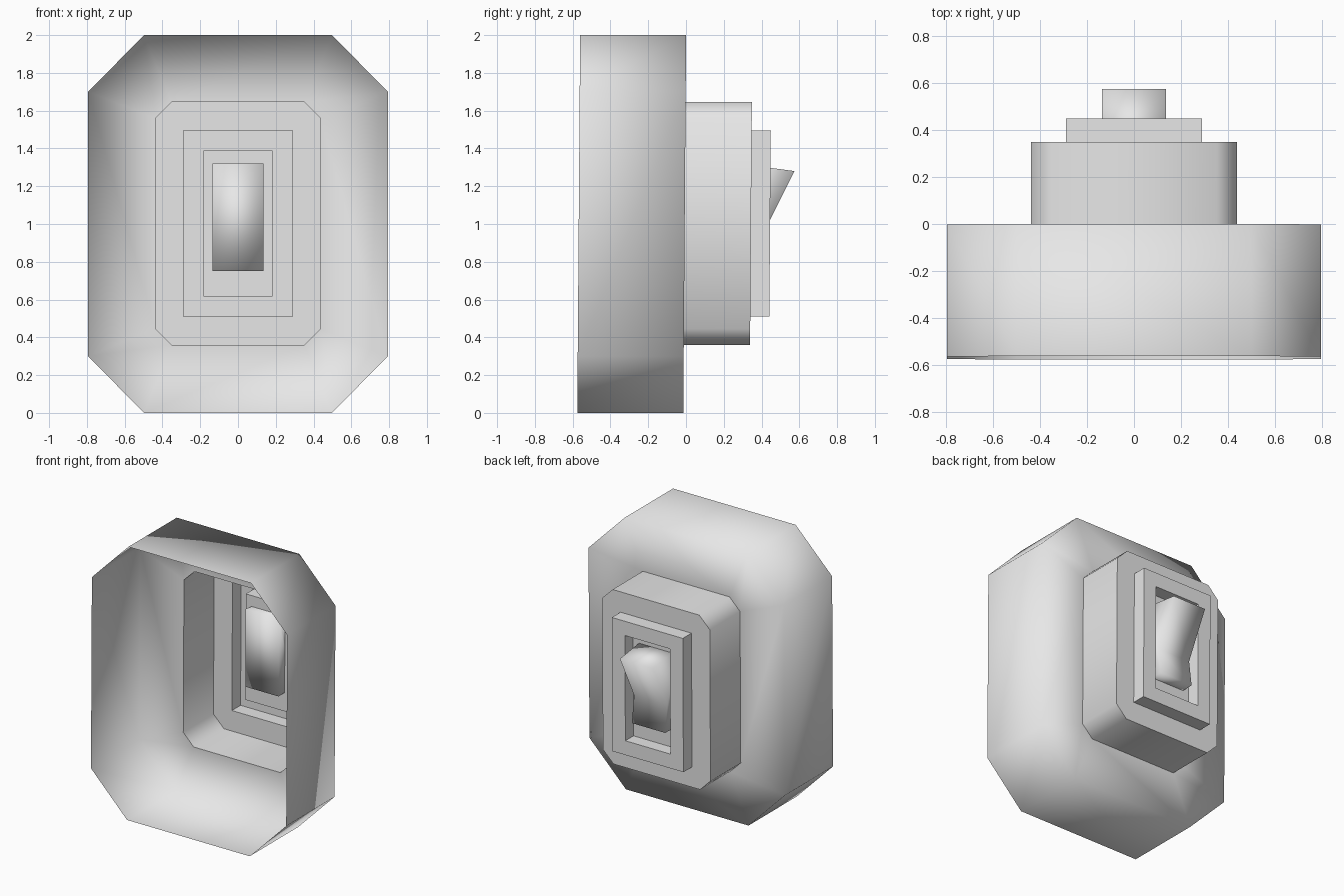
import bpy, bmesh
from math import radians

cube = bpy.data.objects.get("Cube")
if cube:
    bpy.data.objects.remove(cube, do_unlink=True)

grey = bpy.data.materials.new("light_grey")
grey.use_nodes = True
grey.diffuse_color = (0.8, 0.8, 0.8, 1)
grey.node_tree.nodes["Principled BSDF"].inputs["Base Color"].default_value = grey.diffuse_color

LEAN = 0.0075  # slight backward lean of the whole switch


def octagon(half, low, high, cut_x=0, cut_z=0):
    """Chamfered rectangle in x and z; no cut gives a plain rectangle."""
    right = [(half - cut_x, low), (half, low + cut_z),
             (half, high - cut_z), (half - cut_x, high)]
    return right + [(-x, z) for x, z in reversed(right)]


def finish(name, bm, angle):
    for v in bm.verts:
        v.co.y += LEAN * (v.co.z - 1)
    mesh = bpy.data.meshes.new(name)
    bm.to_mesh(mesh)
    bm.free()
    mesh.materials.append(grey)
    ob = bpy.data.objects.new(name, mesh)
    bpy.context.collection.objects.link(ob)
    bpy.ops.object.select_all(action='DESELECT')
    ob.select_set(True)
    bpy.context.view_layer.objects.active = ob
    if angle:
        bpy.ops.object.shade_smooth_by_angle(angle=radians(angle))
    else:
        bpy.ops.object.shade_smooth()
    return ob


def loft(name, sections, cap=False, angle=None):
    """Join (outline, y) sections into an open sheet."""
    bm = bmesh.new()
    rings = [[bm.verts.new((x, y, z)) for x, z in outline] for outline, y in sections]
    for a, b in zip(rings, rings[1:]):
        for i in range(len(a)):
            j = (i + 1) % len(a)
            bm.faces.new((a[i], b[i], b[j], a[j]))
    if cap:
        bm.faces.new(reversed(rings[-1]))
    bmesh.ops.remove_doubles(bm, verts=bm.verts, dist=0.0005)
    return finish(name, bm, angle)


plate = octagon(0.793, 0, 2, 0.295, 0.3)
housing = octagon(0.437, 0.36, 1.645, 0.085, 0.085)
bezel = octagon(0.288, 0.51, 1.495)
opening = octagon(0.183, 0.615, 1.39)

# Hollow outer shell, open at the front
loft("outer_shell", [(plate, -0.568), (plate, -0.007), (housing, -0.007)])

# Raised housing
loft("switch_housing", [(housing, -0.007), (housing, 0.344), (bezel, 0.344)], angle=60)

# Bezel with recessed well and closed floor
loft("switch_bezel", [(bezel, 0.344), (bezel, 0.445), (opening, 0.445), (opening, 0.35)],
     cap=True, angle=30)

# Rocker, side profile in y and z
profile = [(0.28, 0.75), (0.437, 0.755), (0.41, 0.95), (0.572, 1.28), (0.28, 1.32)]
bm = bmesh.new()
sides = [[bm.verts.new((x, y, z)) for y, z in profile] for x in (-0.135, 0.135)]
for side in sides:
    bm.faces.new(side)
for i in range(len(profile)):
    j = (i + 1) % len(profile)
    bm.faces.new((sides[0][i], sides[0][j], sides[1][j], sides[1][i]))
bmesh.ops.recalc_face_normals(bm, faces=bm.faces)
finish("rocker", bm, None)
